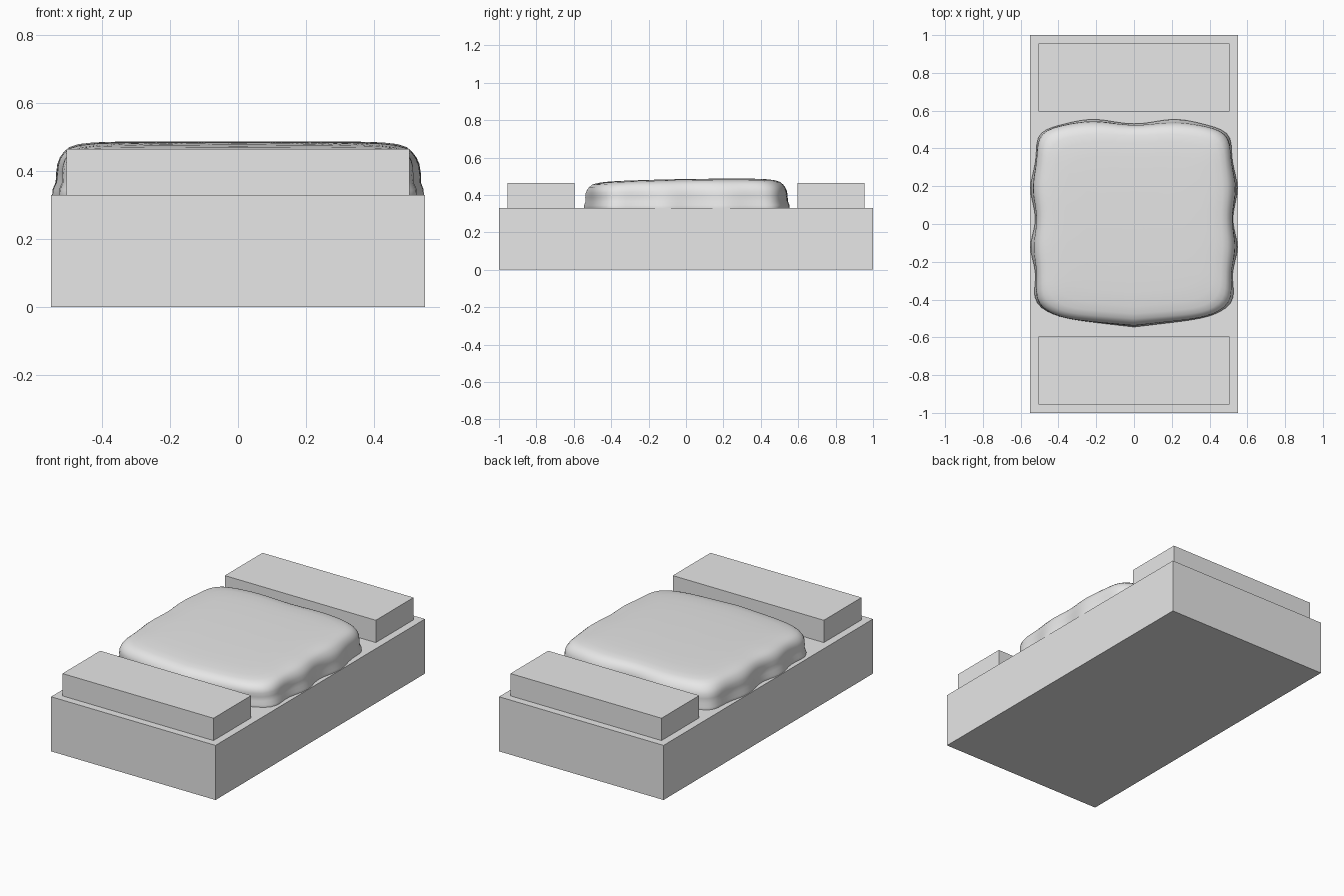
import bpy, bmesh
from math import sin, cos, pi, exp

default = bpy.data.objects.get("Cube")
if default:
    bpy.data.objects.remove(default, do_unlink=True)

grey = bpy.data.materials.new("plain grey")
grey.use_nodes = True
GREY = (0.8, 0.8, 0.8, 1)
grey.diffuse_color = GREY
grey.node_tree.nodes["Principled BSDF"].inputs["Base Color"].default_value = GREY

BASE_TOP = 0.33


def add_object(name, bm):
    mesh = bpy.data.meshes.new(name)
    bmesh.ops.recalc_face_normals(bm, faces=bm.faces)
    bm.to_mesh(mesh)
    bm.free()
    mesh.materials.append(grey)
    obj = bpy.data.objects.new(name, mesh)
    bpy.context.collection.objects.link(obj)
    return obj


def box(name, size, centre):
    bm = bmesh.new()
    bmesh.ops.create_cube(bm, size=1)
    bmesh.ops.scale(bm, vec=size, verts=bm.verts)
    bmesh.ops.translate(bm, vec=centre, verts=bm.verts)
    return add_object(name, bm)


# Slab and the two raised end blocks
box("base_slab", (1.1, 2, BASE_TOP), (0, 0, BASE_TOP / 2))
for name, side in (("front_block", -1), ("back_block", 1)):
    box(name, (1.01, 0.36, 0.135), (0, side * 0.775, BASE_TOP + 0.0675))


def cushion_point(angle, inset, height):
    """Rounded square outline with gently wavy edges."""
    c, s = cos(angle), sin(angle)
    r = (abs(c) ** 6.5 + abs(s) ** 6.5) ** (-1 / 6.5)
    x, y = r * c, r * s
    low = 1 - 0.75 * height
    # Side waists, back dip and pointed front edge
    half_x = 0.535 - 0.012 * low * cos(2 * pi * (y - 0.05) / 0.6)
    if y > 0:
        half_y = 0.542 - 0.012 * low * cos(2 * pi * x / 0.8)
    else:
        half_y = 0.545 - 0.055 * min(abs(x) / 0.85, 1) * (0.4 + 0.6 * low)
    x *= half_x - inset
    y *= half_y - inset
    # Top slopes down a little to the front
    crown = 0.157 * (1 - 0.09 * ((0.25 - y) / 0.65) ** 2)
    # Soft folds in the side walls
    fold = 0.006 * sin(3 * angle + 1) * exp(-((height - 0.45) / 0.25) ** 2)
    return x * (1 + fold), y * (1 + fold), BASE_TOP + height * crown


# Cushion: rings given as inset and relative height
RINGS = [(0, 0), (0, 0.1), (0.008, 0.24), (0.008, 0.42), (0.01, 0.58),
         (0.016, 0.7), (0.027, 0.81), (0.043, 0.9), (0.07, 0.955),
         (0.11, 0.985), (0.18, 1), (0.28, 1), (0.39, 1), (0.47, 1)]
STEPS = 128
bm = bmesh.new()
rings = [[bm.verts.new(cushion_point(2 * pi * i / STEPS, inset, h))
          for i in range(STEPS)] for inset, h in RINGS]
for lower, upper in zip(rings, rings[1:]):
    for i in range(STEPS):
        j = (i + 1) % STEPS
        bm.faces.new((lower[i], lower[j], upper[j], upper[i]))
bm.faces.new(rings[0])
bm.faces.new(rings[-1])
cushion = add_object("seat_cushion", bm)
bpy.ops.object.select_all(action="DESELECT")
cushion.select_set(True)
bpy.context.view_layer.objects.active = cushion
bpy.ops.object.shade_smooth_by_angle(angle=0.7)
